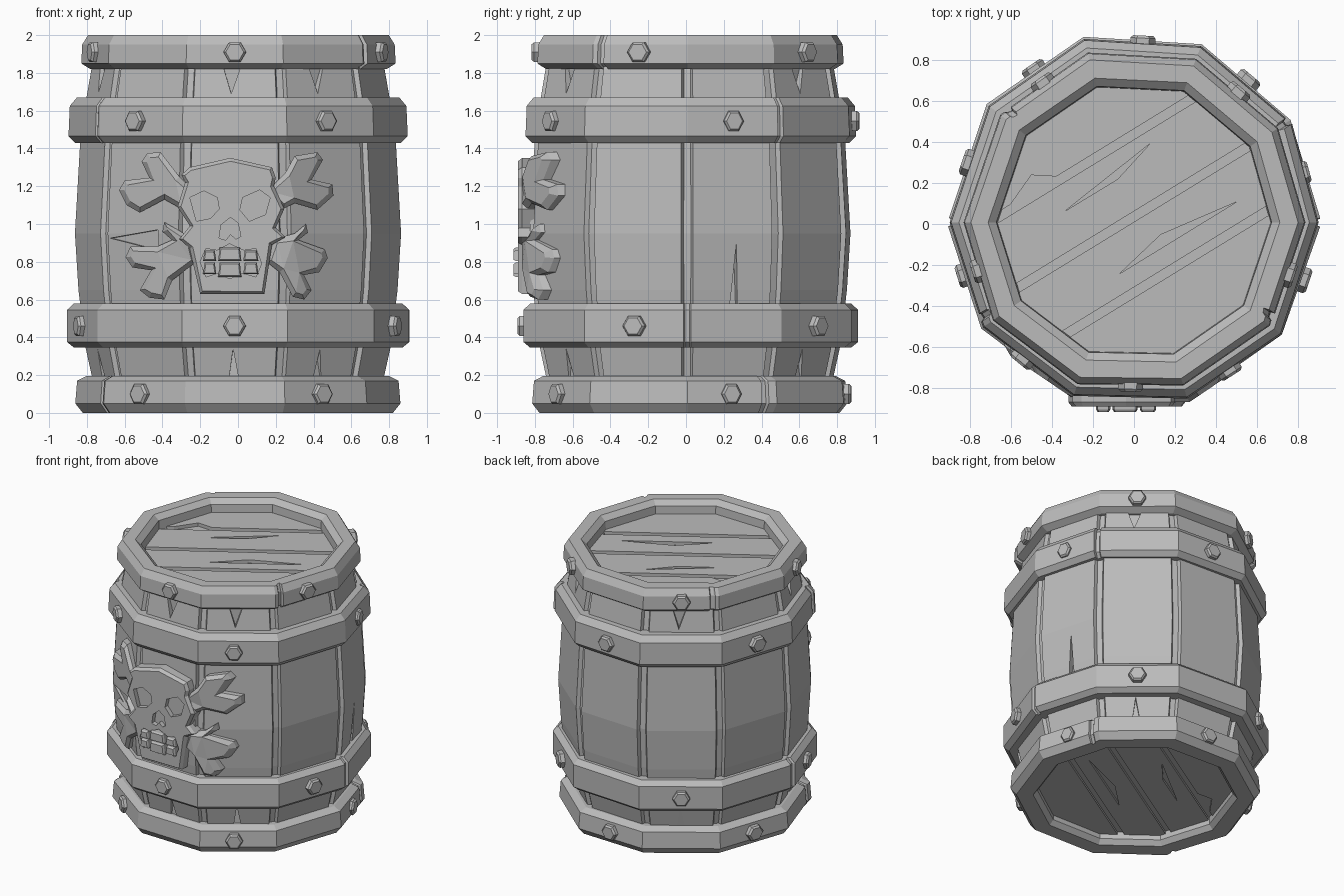
import bpy, bmesh, math, random
from mathutils import Matrix, Vector

if "Cube" in bpy.data.objects:
    bpy.data.objects.remove(bpy.data.objects["Cube"])

random.seed(4)
STEP = 36  # ten-sided barrel, corners at multiples of 36 degrees
grey = bpy.data.materials.new("stone_grey")
grey.diffuse_color = (0.5, 0.5, 0.5, 1)
grey.use_nodes = True
grey.node_tree.nodes["Principled BSDF"].inputs["Base Color"].default_value = grey.diffuse_color


def finish(name, bm, matrix=None):
    if matrix:
        bm.transform(matrix)
    bmesh.ops.recalc_face_normals(bm, faces=bm.faces)
    me = bpy.data.meshes.new(name)
    bm.to_mesh(me)
    bm.free()
    me.materials.append(grey)
    ob = bpy.data.objects.new(name, me)
    bpy.context.collection.objects.link(ob)
    return ob


def on_face(angle, r, z=0):
    """Place local XY against the barrel side at an angle, local Z outward."""
    return (Matrix.Rotation(math.radians(angle - 270), 4, 'Z')
            @ Matrix.Translation((0, -r, z)) @ Matrix.Rotation(math.pi / 2, 4, 'X'))


def prism(name, pts, depth, matrix=None, inset=0, rise=0, bend=None):
    """Extruded outline with an optional bevelled front."""
    bm = bmesh.new()
    low = [bm.verts.new((x, y, 0)) for x, y in pts]
    high = [bm.verts.new((x, y, depth)) for x, y in pts]
    bm.faces.new(low[::-1])
    top = bm.faces.new(high)
    n = len(pts)
    for i in range(n):
        j = (i + 1) % n
        bm.faces.new((low[i], low[j], high[j], high[i]))
    bmesh.ops.recalc_face_normals(bm, faces=bm.faces)
    if inset:
        bmesh.ops.inset_region(bm, faces=[top], thickness=inset, depth=rise)
    if bend:
        bmesh.ops.triangulate(bm, faces=[f for f in bm.faces if len(f.verts) > 4])
        for v in bm.verts:
            v.co.z -= bend(v.co.x)
    return finish(name, bm, matrix)


def carve(target, cutters):
    bpy.context.view_layer.objects.active = target
    for c in cutters:
        c.hide_render = True
        m = target.modifiers.new("cut", 'BOOLEAN')
        m.operation, m.solver, m.object = 'DIFFERENCE', 'EXACT', c
        bpy.ops.object.modifier_apply(modifier=m.name)
        bpy.data.objects.remove(c)


def lathe(name, profile, grooves, half, depth, jitter=0, closed=True):
    """Ten-sided turned shape; grooves are narrow vertical slots at given angles."""
    cols = [(a, 0) for a in range(0, 360, STEP)
            if all(abs((a - g + 180) % 360 - 180) > half + 1 for g in grooves)]
    for g in grooves:
        cols += [(g - half, 0), (g - half * .6, depth), (g + half * .6, depth), (g + half, 0)]
    cols.sort()
    bm = bmesh.new()
    rings = []
    for a, d in cols:
        k = math.cos(math.radians(18)) / math.cos(math.radians(a % STEP - 18))
        dj = random.uniform(-jitter, jitter)
        t = math.radians(a)
        ring = []
        for r, z, outer in profile:
            q = r * k + outer * (dj - d)
            ring.append(bm.verts.new((q * math.cos(t), q * math.sin(t), z)))
        rings.append(ring)
    n = len(profile)
    for i, a in enumerate(rings):
        b = rings[(i + 1) % len(rings)]
        for j in range(n if closed else n - 1):
            k = (j + 1) % n
            bm.faces.new((a[j], b[j], b[k], a[k]))
    if not closed:
        bm.faces.new([r[0] for r in rings])
        bm.faces.new([r[-1] for r in rings])
    return finish(name, bm)


# staves, bulging in the middle, with a slot at every corner
staves = lathe("staves", [(.76, .09, 1), (.818, .35, 1), (.855, .65, 1), (.874, .95, 1),
                          (.845, 1.45, 1), (.812, 1.67, 1), (.775, 1.88, 1)],
               range(0, 360, STEP), 2.2, .028, closed=False)

# splits and notches in the staves
splits = []
for a in (270, 306, 54, 126, 198):
    splits.append((a, .725, [(-.07, 1.86), (.04, 1.86), (-.02, 1.69)]))
    splits.append((a, .735, [(-.04, .12), (.03, .12), (-.01, .34)]))
splits += [(18, .77, [(-.01, .5), (.045, .5), (.03, .9)]),
           (234, .81, [(-.22, .925), (.1, .97), (.1, .86)])]
carve(staves, [prism("split_cutter", p, .3, on_face(a, r)) for a, r, p in splits])

# hoops and rims, each with end seams
lathe("bottom_rim", [(.70, 0, 0), (.82, 0, 1), (.86, .05, 1), (.85, .17, 1), (.80, .195, 1),
                     (.67, .195, 0), (.67, .035, 0)], [32, 212], 1.3, .02, .006)
lathe("top_rim", [(.66, 1.82, 0), (.785, 1.82, 1), (.833, 1.85, 1), (.828, 1.95, 1), (.797, 2, 1),
                  (.71, 2, 0), (.67, 1.965, 0)], [141, 327], 1.3, .02, .006)
lathe("lower_hoop", [(.76, .345, 0), (.87, .345, 1), (.908, .375, 1), (.908, .545, 1),
                     (.87, .58, 1), (.76, .58, 0)], [0, 180], 1.3, .02, .006)
lathe("upper_hoop", [(.74, 1.43, 0), (.865, 1.43, 1), (.90, 1.465, 1), (.893, 1.625, 1),
                     (.855, 1.67, 1), (.74, 1.67, 0)], [36, 213], 1.3, .02, .006)

# hexagonal bolts on every second face, alternating from hoop to hoop
hexagon = [(.06 * math.cos(math.radians(60 * i)), .06 * math.sin(math.radians(60 * i)))
           for i in range(6)]
for hoop, r, z, start in (("bottom_rim", .85, .1, 18), ("lower_hoop", .908, .46, 54),
                          ("upper_hoop", .893, 1.545, 18), ("top_rim", .828, 1.91, 54)):
    for i in range(5):
        angle = start + 72 * i
        if angle in (234, 306):
            angle -= 2
        prism(hoop + "_bolt", hexagon, .065, on_face(angle, r * .951 - .04, z), .012, .012)

# hand-made irregularity: the barrel twists slightly and swells at the back
for ob in bpy.context.scene.objects:
    for v in ob.data.vertices:
        r, a = math.hypot(v.co.x, v.co.y), math.atan2(v.co.y, v.co.x)
        s = math.sin(a)
        twist = 2.8 * min(1, 2 * s) if s > 0 else 1.2 * min(1, -2 * s)
        if s > 0:
            r *= 1 + .027 * s * s
        a -= math.radians(twist)
        v.co.x, v.co.y = r * math.cos(a), r * math.sin(a)

# planked lid and base, set inside the rims
disc = [(.69 * math.cos(math.radians(a)), .69 * math.sin(math.radians(a)))
        for a in range(0, 360, STEP)]
turn = Matrix.Rotation(math.radians(31.5), 2)
wedges = [[(-.337, .054), (.08, .385), (-.08, .21)],
          [(-.62, .06), (-.5, .23), (-.32, .22)],
          [(-.07, -.25), (.5, .1), (.13, -.06)]]
for name, z, cut_z in (("lid", 1.85, 1.88), ("base", .07, .03)):
    panel = prism(name, disc, .055, Matrix.Translation((0, 0, z)))
    shapes = list(wedges)
    for d in (.366, .024, -.291):
        shapes.append([tuple(turn @ Vector(p)) for p in
                       ((-.8, d - .022), (.8, d - .022), (.8, d + .022), (-.8, d + .022))])
    carve(panel, [prism("groove_cutter", s, .065, Matrix.Translation((0, 0, cut_z)))
                  for s in shapes])


# crossed bones, folded round the barrel corners
def fold(x):
    return max(0, abs(x) - .27) * .68


bones = {
    "upper_left_bone": [(-.31, 1.25), (-.41, 1.38), (-.48, 1.375), (-.51, 1.33), (-.47, 1.245),
                        (-.60, 1.23), (-.63, 1.18), (-.59, 1.10), (-.52, 1.06), (-.39, 1.13),
                        (-.30, 1.08), (-.22, 1.16)],
    "upper_right_bone": [(.25, 1.27), (.30, 1.36), (.42, 1.38), (.45, 1.34), (.39, 1.235),
                         (.50, 1.21), (.505, 1.15), (.42, 1.075), (.30, 1.11), (.24, 1.08),
                         (.15, 1.17)],
    "lower_left_bone": [(-.25, .93), (-.39, 1.01), (-.40, .96), (-.35, .915), (-.43, .88),
                        (-.57, .88), (-.595, .825), (-.56, .77), (-.46, .755), (-.52, .65),
                        (-.47, .61), (-.39, .60), (-.35, .70), (-.22, .80)],
    "lower_right_bone": [(.19, .92), (.30, .95), (.36, 1.0), (.37, .955), (.32, .915),
                         (.46, .865), (.475, .82), (.43, .745), (.35, .73), (.39, .65),
                         (.35, .60), (.29, .615), (.22, .745), (.15, .80)],
}
for name, pts in bones.items():
    prism(name, pts, .085, on_face(270, .76), .028, .03, fold)

# skull plate with carved eyes, nose and mouth
skull = prism("skull", [(-.256, 1.30), (-.04, 1.35), (.18, 1.30), (.20, 1.245), (.19, 1.20),
                        (.245, 1.08), (.20, .98), (.25, .93), (.18, .89), (.14, .63), (-.20, .63),
                        (-.24, .80), (-.255, .87), (-.31, .92), (-.255, .99), (-.32, 1.09),
                        (-.28, 1.22), (-.30, 1.26)], .09, on_face(270, .785), .018, .022)
holes = [
    [(-.255, 1.14), (-.18, 1.175), (-.11, 1.14), (-.10, 1.08), (-.145, 1.03), (-.22, 1.015)],
    [(.01, 1.075), (.025, 1.14), (.115, 1.18), (.17, 1.14), (.145, 1.05), (.06, 1.015)],
    [(-.04, 1.035), (-.09, .995), (-.10, .925), (-.065, .915), (-.04, .945), (-.01, .92),
     (.015, .935), (0, 1.005)],
    [(-.20, .80), (-.17, .87), (-.11, .86), (-.045, .895), (.03, .86), (.095, .87), (.125, .79),
     (.095, .72), (.025, .74), (-.045, .71), (-.11, .74), (-.17, .72)]]
carve(skull, [prism("face_cutter", h, .15, on_face(270, .862)) for h in holes])

# two rows of teeth
for x0, x1, bulge in ((-.185, -.115, 0), (-.105, .018, .015), (.028, .108, 0)):
    for z0, z1 in ((.805, .86 + bulge), (.735 - bulge, .795)):
        prism("tooth", [(x0, z0), (x1, z0), (x1 - .008, z1), (x0 + .008, z1)], .055,
              on_face(270, .855), .01, .012)

# centre the depth of the whole barrel
for ob in bpy.context.scene.objects:
    ob.location.y += .008
